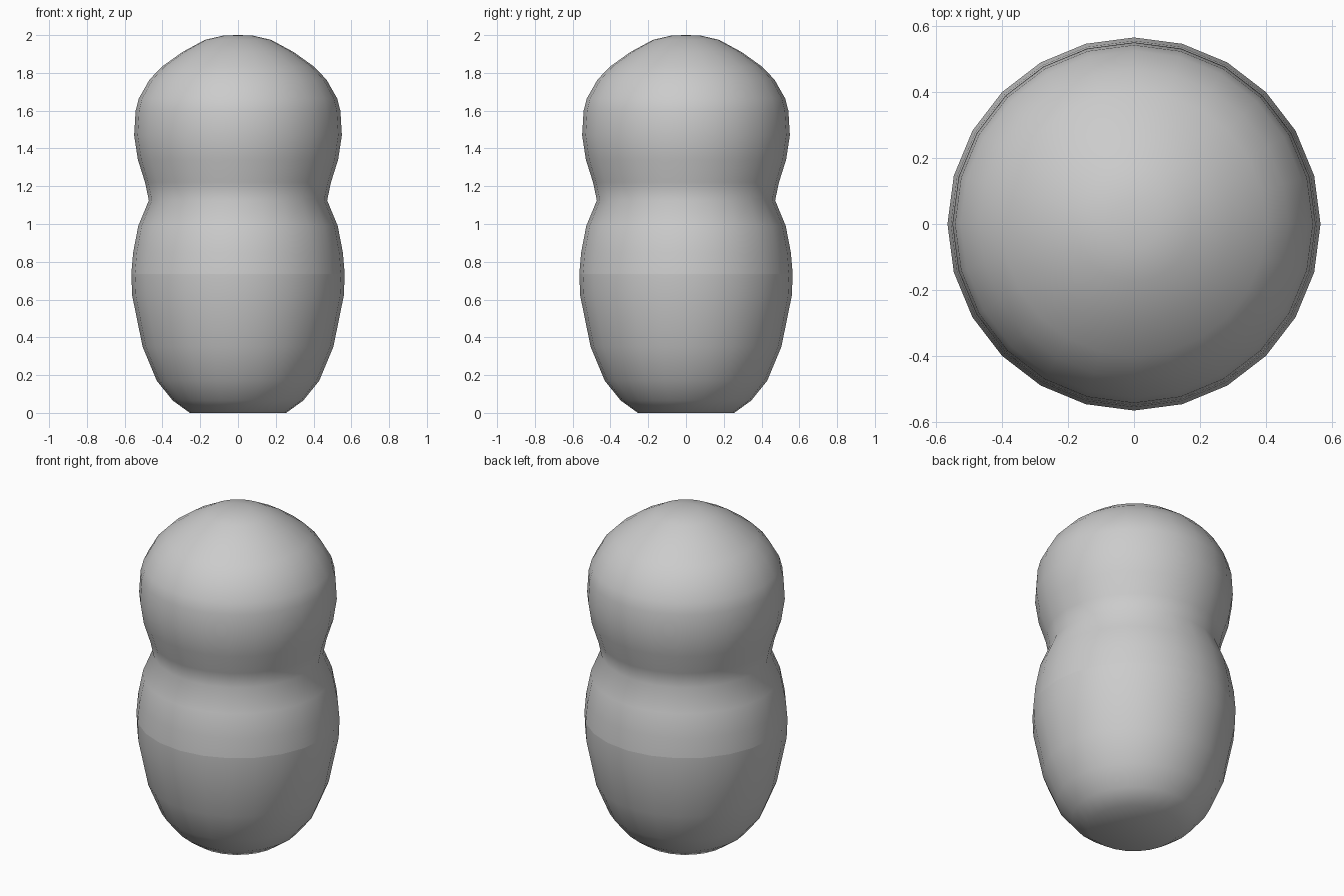
import bpy, bmesh, math

if "Cube" in bpy.data.objects:
    bpy.data.objects.remove(bpy.data.objects["Cube"])

SIDES = 24
grey = bpy.data.materials.new("plain_grey")
grey.diffuse_color = (0.6, 0.6, 0.6, 1)
grey.use_nodes = True
grey.node_tree.nodes["Principled BSDF"].inputs["Base Color"].default_value = grey.diffuse_color


def lathe(name, profile):
    """Revolve (radius, height) points around z; radius 0 makes a pole."""
    bm = bmesh.new()
    rings = []
    for r, z in profile:
        count = SIDES if r > 0 else 1
        rings.append([bm.verts.new((r * math.cos(math.tau * i / SIDES),
                                    r * math.sin(math.tau * i / SIDES), z))
                      for i in range(count)])
    for low, high in zip(rings, rings[1:]):
        for i in range(SIDES):
            j = (i + 1) % SIDES
            if len(low) == 1:
                bm.faces.new((low[0], high[j], high[i]))
            elif len(high) == 1:
                bm.faces.new((low[i], low[j], high[0]))
            else:
                bm.faces.new((low[i], low[j], high[j], high[i]))
    for f in bm.faces:
        f.smooth = True
    mesh = bpy.data.meshes.new(name)
    bm.to_mesh(mesh)
    bm.free()
    mesh.materials.append(grey)
    obj = bpy.data.objects.new(name, mesh)
    bpy.context.collection.objects.link(obj)


# Lower cup of the doll, closed at the base
lathe("lower_body", [(0, 0), (0.255, 0), (0.345, 0.065), (0.43, 0.17),
                     (0.505, 0.35), (0.56, 0.62), (0.565, 0.735)])

# Upper shell: shoulders, neck and domed head
lathe("upper_body_and_head", [
    (0.565, 0.735), (0.555, 0.85), (0.528, 0.99), (0.472, 1.125),
    (0.492, 1.22), (0.53, 1.34), (0.55, 1.47), (0.542, 1.6), (0.525, 1.665),
    (0.468, 1.765), (0.4, 1.835), (0.295, 1.91), (0.175, 1.975),
    (0.075, 1.998), (0, 2.0)])
